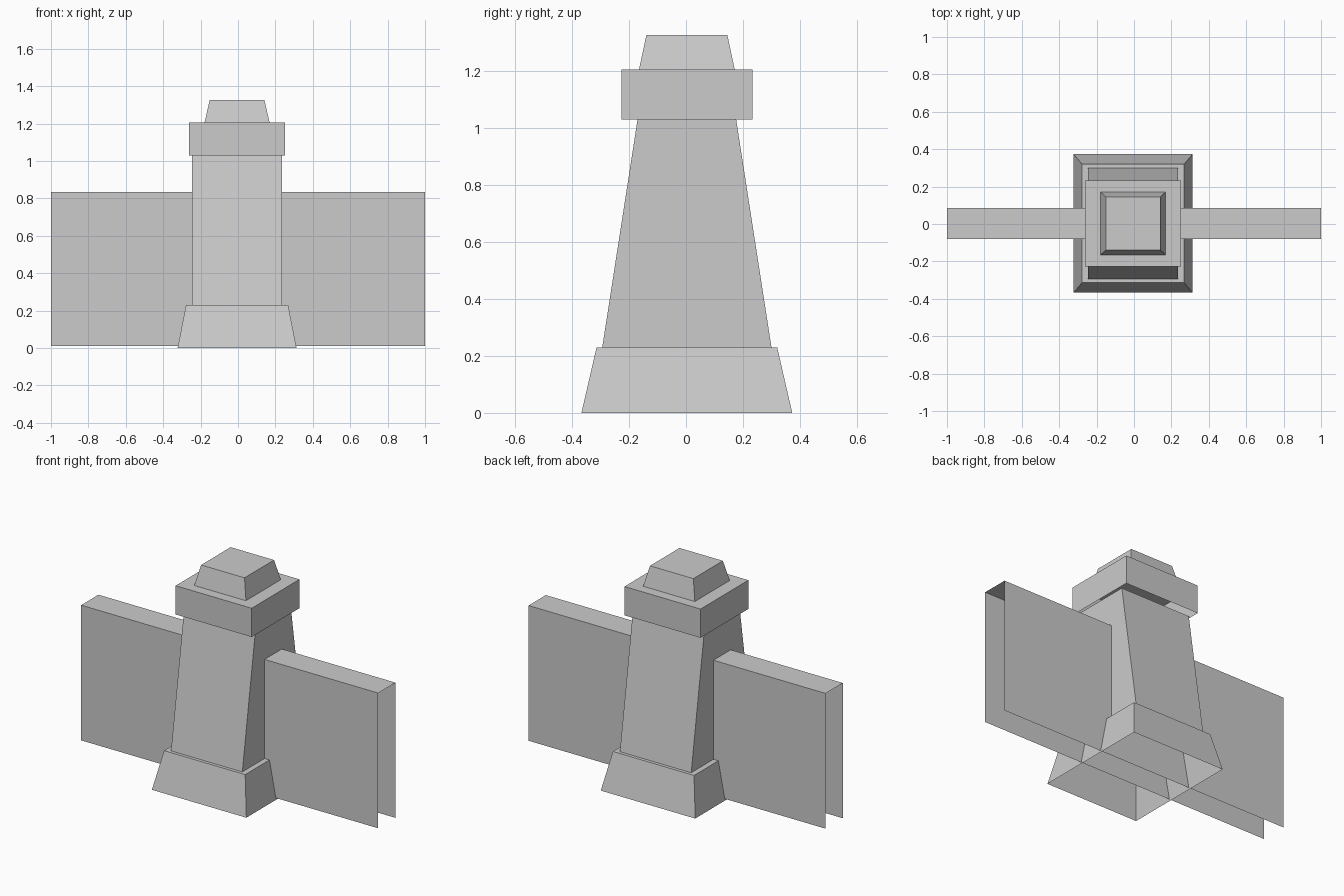
import bpy
import bmesh

cube = bpy.data.objects.get("Cube")
if cube:
    bpy.data.objects.remove(cube, do_unlink=True)

# One plain stone colour
stone = bpy.data.materials.new("light grey stone")
stone.use_nodes = True
stone.diffuse_color = (0.6, 0.6, 0.6, 1)
bsdf = stone.node_tree.nodes["Principled BSDF"]
bsdf.inputs["Base Color"].default_value = stone.diffuse_color
bsdf.inputs["Roughness"].default_value = 0.9


def tapered_block(name, centre, bottom, top, z0, z1, open_ends=False):
    """Block open underneath; bottom and top are (half width, half depth)."""
    bm = bmesh.new()
    bmesh.ops.create_cube(bm, size=2)
    bm.normal_update()
    unwanted = [f for f in bm.faces
                if f.normal.z < -0.5 or (open_ends and abs(f.normal.x) > 0.5)]
    bmesh.ops.delete(bm, geom=unwanted, context='FACES')
    for v in bm.verts:
        half, z = (top, z1) if v.co.z > 0 else (bottom, z0)
        v.co = (centre[0] + v.co.x * half[0], centre[1] + v.co.y * half[1], z)
    mesh = bpy.data.meshes.new(name)
    bm.to_mesh(mesh)
    bm.free()
    mesh.materials.append(stone)
    obj = bpy.data.objects.new(name, mesh)
    bpy.context.collection.objects.link(obj)
    return obj


# Pillar, from the ground up
axis = (-0.005, 0.003)
tapered_block("pillar_base", axis, (0.318, 0.37), (0.273, 0.317), 0, 0.23)
tapered_block("pillar_shaft", axis, (0.24, 0.297), (0.24, 0.173), 0.23, 1.03)
tapered_block("pillar_collar", axis, (0.256, 0.23), (0.256, 0.23), 1.03, 1.205)
tapered_block("pillar_cap", axis, (0.174, 0.168), (0.146, 0.142), 1.205, 1.327)

# Wall running through the pillar, with open ends and underside
tapered_block("wall", (0, 0.003), (1, 0.083), (1, 0.083), 0.01, 0.833, open_ends=True)
